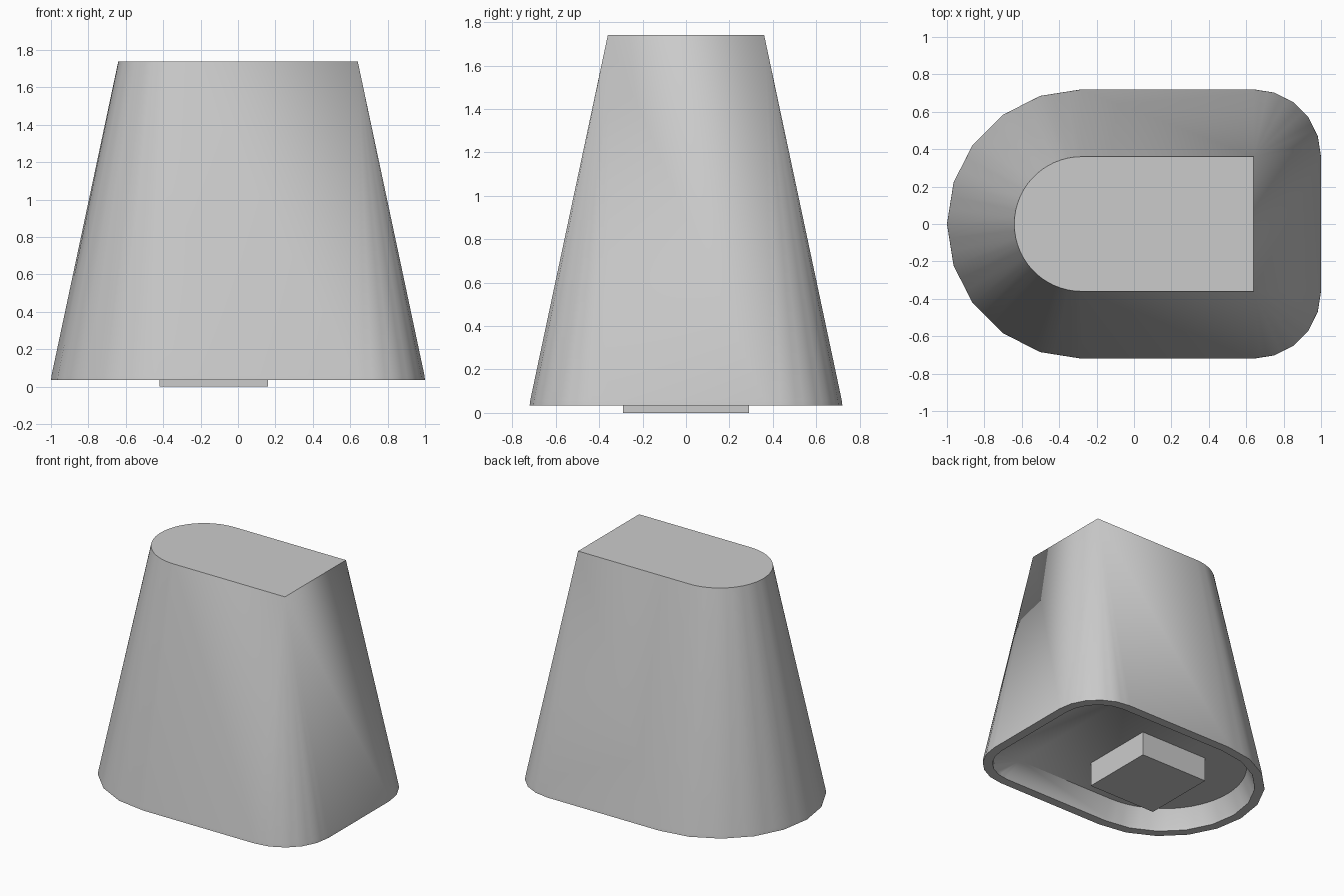
import bpy, bmesh
from math import radians, cos, sin
from mathutils import Vector

cube = bpy.data.objects.get("Cube")
if cube:
    bpy.data.objects.remove(cube, do_unlink=True)

gray = bpy.data.materials.new("plain gray")
gray.use_nodes = True
gray.diffuse_color = (0.6, 0.6, 0.6, 1)
gray.node_tree.nodes["Principled BSDF"].inputs["Base Color"].default_value = gray.diffuse_color

ROUND_X = -0.28   # centre of the rounded end
STEP = 18         # coarse arc step in degrees
SPLIT = 3         # fine points per coarse step


def arc(cx, cy, r, start, stop, coarse):
    """Arc points; a coarse arc keeps the point count but lies on chords."""
    pts = []
    for a in range(start, stop, STEP):
        p, q = (Vector((cx + r * cos(radians(t)), cy + r * sin(radians(t))))
                for t in (a, a + STEP))
        for k in range(SPLIT):
            t = radians(a + STEP * k / SPLIT)
            fine = Vector((cx + r * cos(t), cy + r * sin(t)))
            pts.append(p.lerp(q, k / SPLIT) if coarse else fine)
    pts.append(Vector((cx + r * cos(radians(stop)), cy + r * sin(radians(stop)))))
    return pts


def outline(flat_x, half, grow, z, coarse):
    """D-shaped outline with its square corners rounded by grow."""
    pts = arc(flat_x, half, grow, 0, 90, coarse)
    pts += arc(ROUND_X, 0, half + grow, 90, 270, coarse)
    pts += arc(flat_x, -half, grow, 270, 360, coarse)
    return [(p.x, p.y, z) for p in pts]


def make_object(name, bm):
    bmesh.ops.remove_doubles(bm, verts=bm.verts, dist=0.0001)
    bmesh.ops.recalc_face_normals(bm, faces=bm.faces)
    mesh = bpy.data.meshes.new(name)
    bm.to_mesh(mesh)
    bm.free()
    mesh.materials.append(gray)
    obj = bpy.data.objects.new(name, mesh)
    bpy.context.collection.objects.link(obj)
    return obj


# Tapered body: top, outer wall, foot band, rim, recess wall and ceiling
sections = [
    (0.64, 0.36, 0.0, 1.74, False),
    (0.64, 0.36, 0.357, 0.06, True),
    (0.64, 0.36, 0.36, 0.035, True),
    (0.64, 0.36, 0.29, 0.035, True),
    (0.64, 0.36, 0.285, 0.06, True),
    (0.57, 0.59, 0.0, 0.187, False),
]
bm = bmesh.new()
rings = [[bm.verts.new(p) for p in outline(*s)] for s in sections]
for a, b in zip(rings, rings[1:]):
    for i in range(len(a)):
        j = (i + 1) % len(a)
        bm.faces.new((a[i], a[j], b[j], b[i]))
bm.faces.new(rings[0])
bm.faces.new(rings[-1])
body = make_object("body", bm)

bpy.ops.object.select_all(action="DESELECT")
body.select_set(True)
bpy.context.view_layer.objects.active = body
bpy.ops.object.shade_smooth_by_angle(angle=radians(30))

# Square stem under the recess ceiling
bm = bmesh.new()
bmesh.ops.create_cube(bm, size=1)
bmesh.ops.scale(bm, vec=(0.58, 0.58, 0.19), verts=bm.verts)
bmesh.ops.translate(bm, vec=(-0.13, 0, 0.095), verts=bm.verts)
make_object("stem", bm)
